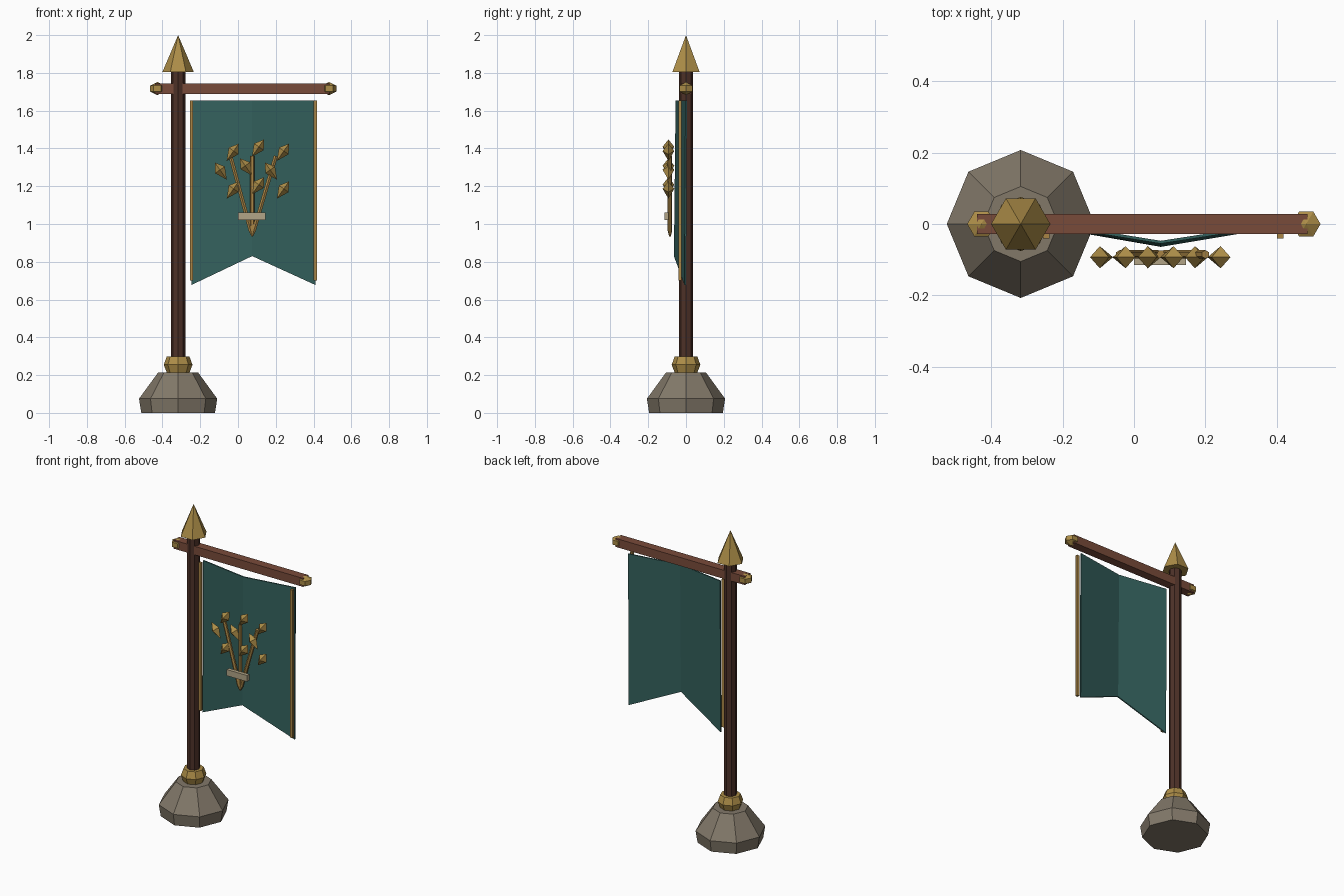
import bpy, bmesh, math
from mathutils import Vector, Matrix

if "Cube" in bpy.data.objects:
    bpy.data.objects.remove(bpy.data.objects["Cube"])


def material(name, rgb):
    m = bpy.data.materials.new(name)
    m.diffuse_color = (*rgb, 1)
    m.use_nodes = True
    m.node_tree.nodes["Principled BSDF"].inputs["Base Color"].default_value = m.diffuse_color
    return m


STONE = material("stone", (0.223, 0.188, 0.141))
GOLD = material("gold", (0.42, 0.27, 0.065))
OCHRE = material("ochre_trim", (0.40, 0.235, 0.06))
DARK_WOOD = material("dark_wood", (0.075, 0.031, 0.021))
RED_WOOD = material("red_wood", (0.19, 0.070, 0.042))
TEAL = material("teal_cloth", (0.034, 0.120, 0.110))
BEIGE = material("beige", (0.445, 0.376, 0.242))
POLE_X = -0.317
BAR_Z = 1.717


def finish(name, bm, mat):
    bmesh.ops.recalc_face_normals(bm, faces=bm.faces)
    me = bpy.data.meshes.new(name)
    bm.to_mesh(me)
    bm.free()
    me.materials.append(mat)
    ob = bpy.data.objects.new(name, me)
    bpy.context.collection.objects.link(ob)
    return ob


def lathe(name, profile, sides, mat, matrix=Matrix()):
    """Faceted solid of revolution about z; a radius of 0 makes a point."""
    bm = bmesh.new()
    rings = []
    for r, z in profile:
        n = sides if r else 1
        rings.append([bm.verts.new((r * math.cos(math.tau * i / sides),
                                    r * math.sin(math.tau * i / sides), z))
                      for i in range(n)])
    for a, b in zip(rings, rings[1:]):
        for i in range(sides):
            j = (i + 1) % sides
            quad = [a[i % len(a)], a[j % len(a)], b[j % len(b)], b[i % len(b)]]
            bm.faces.new(list(dict.fromkeys(quad)))
    for ring in (rings[0], rings[-1]):
        if len(ring) > 2:
            bm.faces.new(ring)
    bm.transform(matrix)
    return finish(name, bm, mat)


def box(name, lo, hi, mat):
    bm = bmesh.new()
    bmesh.ops.create_cube(bm, size=1)
    for v in bm.verts:
        v.co = [(a + b) / 2 + c * (b - a) for a, b, c in zip(lo, hi, v.co)]
    return finish(name, bm, mat)


def rod(name, start, end, radius, mat):
    d = Vector(end) - Vector(start)
    mx = Matrix.Translation(start) @ d.to_track_quat('Z', 'Y').to_matrix().to_4x4()
    return lathe(name, [(radius * 0.4, 0), (radius, 0.03), (radius, d.length)], 6, mat, mx)


# Stone foot, collar, pole and spear tip
at_pole = Matrix.Translation((POLE_X, 0, 0))
lathe("stone_base", [(0.195, 0), (0.207, 0.075), (0.105, 0.215)], 8, STONE, at_pole)
lathe("collar", [(0.06, 0.213), (0.076, 0.255), (0.06, 0.298)], 8, GOLD, at_pole)
lathe("pole", [(0.038, 0.2), (0.038, 1.81)], 8, DARK_WOOD, at_pole)
lathe("spear_tip", [(0.083, 1.805), (0, 2.0)], 6, GOLD, at_pole)

# Crossbar with faceted end knobs
box("crossbar", (-0.44, -0.028, BAR_Z - 0.0275), (0.485, 0.028, BAR_Z + 0.0275), RED_WOOD)
for side, x in (("left", -0.427), ("right", 0.482)):
    lathe(f"{side}_knob", [(0, -0.035), (0.04, -0.015), (0.04, 0.015), (0, 0.035)], 6,
          GOLD, Matrix.Translation((x, 0, BAR_Z)))

# Folded cloth with a notched lower edge
bm = bmesh.new()
columns = []
for x, y_top, y_low, z_low in ((-0.247, -0.003, -0.008, 0.677),
                               (0.075, -0.055, -0.064, 0.83),
                               (0.41, -0.003, -0.008, 0.677)):
    columns.append([[bm.verts.new((x, y_top + t, 1.655)), bm.verts.new((x, y_low + t, z_low))]
                    for t in (0, 0.008)])
for a, b in zip(columns, columns[1:]):
    for k in (0, 1):
        bm.faces.new((a[k][0], a[k][1], b[k][1], b[k][0]))   # front and back
        bm.faces.new((a[0][k], b[0][k], b[1][k], a[1][k]))   # top and bottom
for c in (columns[0], columns[-1]):
    bm.faces.new((c[0][0], c[0][1], c[1][1], c[1][0]))
finish("banner_cloth", bm, TEAL)

# Trim strips along the cloth sides
for side, x in (("left", -0.246), ("right", 0.409)):
    box(f"{side}_trim", (x - 0.009, -0.04, 0.70), (x + 0.009, -0.024, 1.655), OCHRE)

# Sheaf emblem: three stems, each with three tilted grains
EMBLEM_Y = -0.093
for name, top_x, grain_x, lift in (("left", -0.04, -0.028, 0), ("middle", 0.075, 0.106, 0.022),
                                   ("right", 0.20, 0.238, 0)):
    rod(f"{name}_stem", (0.075, EMBLEM_Y + 0.008, 0.935),
        (top_x, EMBLEM_Y + 0.008, 1.36), 0.012, OCHRE)
    for i, (dx, z, tilt) in enumerate(((0, 1.18, 35), (-0.063, 1.28, -35), (0, 1.38, 35))):
        mx = (Matrix.Translation((grain_x + dx, EMBLEM_Y, z + lift))
              @ Matrix.Rotation(math.radians(tilt), 4, 'Y'))
        lathe(f"{name}_grain_{i + 1}", [(0, -0.056), (0.031, 0.008), (0, 0.056)], 4, GOLD, mx)

# Band that ties the sheaf
box("sheaf_band", (0.0, -0.115, 1.02), (0.145, -0.092, 1.06), BEIGE)
